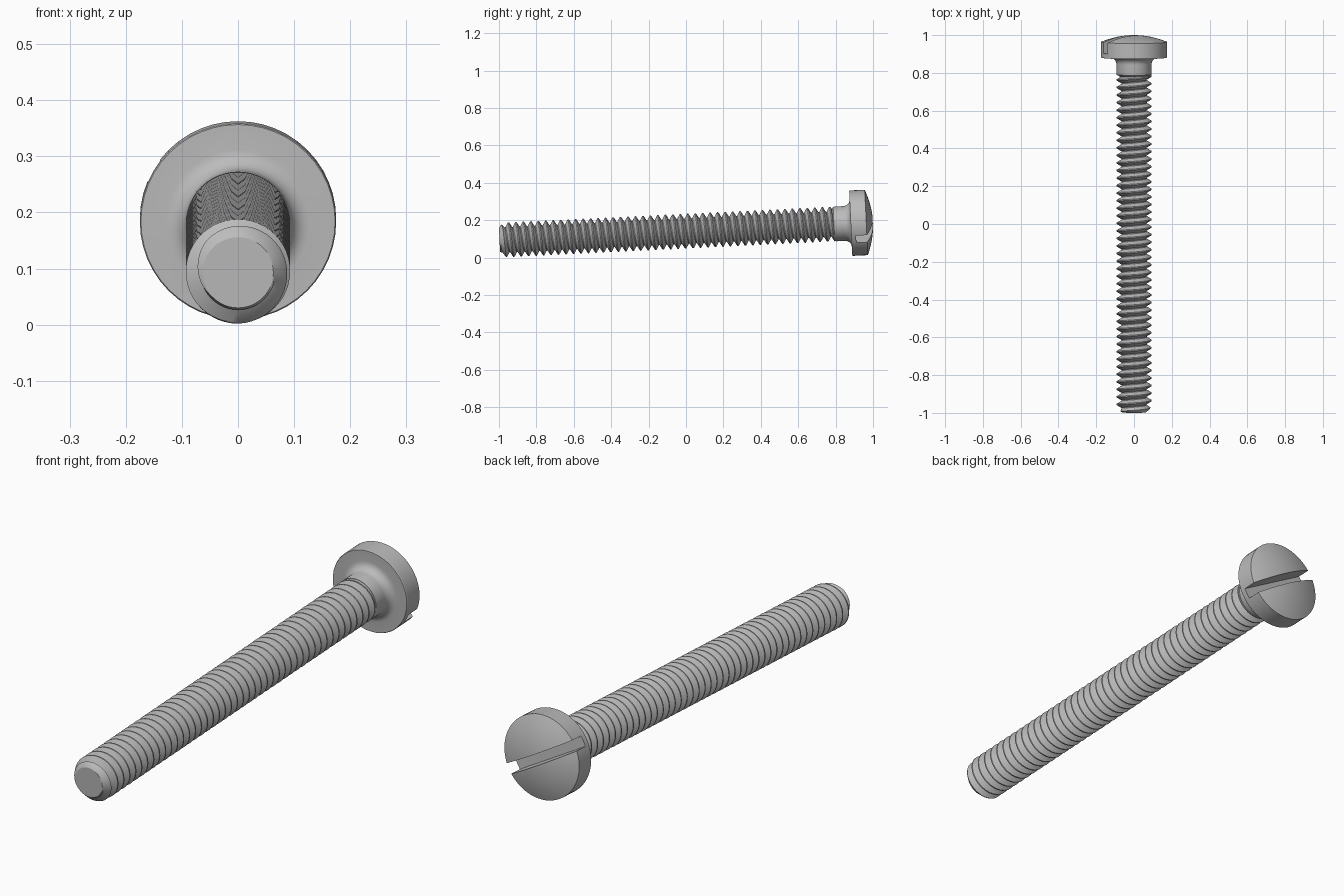
import bpy
import bmesh
import math
from mathutils import Matrix

if "Cube" in bpy.data.objects:
    bpy.data.objects.remove(bpy.data.objects["Cube"], do_unlink=True)

SEGMENTS = 48
PITCH = 0.04
ROOT, CREST = 0.067, 0.093
THREAD_TOP = 1.79
TILT = math.radians(2.77)

# The screw is built upright along local z, then laid on its head rim and tip
LAY = Matrix.Translation((0, -0.997, 0.093)) @ Matrix.Rotation(TILT - math.pi / 2, 4, 'X')

steel = bpy.data.materials.new("steel_grey")
steel.use_nodes = True
GREY = (0.5, 0.5, 0.5, 1)
steel.diffuse_color = GREY
steel.node_tree.nodes["Principled BSDF"].inputs["Base Color"].default_value = GREY


def finish(name, bm):
    """Turn a bmesh into a laid-down steel object."""
    bmesh.ops.remove_doubles(bm, verts=bm.verts, dist=1e-5)
    bmesh.ops.dissolve_degenerate(bm, edges=bm.edges, dist=1e-5)
    bmesh.ops.recalc_face_normals(bm, faces=bm.faces)
    mesh = bpy.data.meshes.new(name)
    bm.to_mesh(mesh)
    bm.free()
    mesh.materials.append(steel)
    obj = bpy.data.objects.new(name, mesh)
    bpy.context.collection.objects.link(obj)
    obj.matrix_world = LAY
    return obj


def activate(obj):
    bpy.ops.object.select_all(action='DESELECT')
    obj.select_set(True)
    bpy.context.view_layer.objects.active = obj


def lathe(profile):
    """Revolve (radius, height) points about local z."""
    bm = bmesh.new()
    verts = [bm.verts.new((r, 0, z)) for r, z in profile]
    edges = [bm.edges.new(pair) for pair in zip(verts, verts[1:])]
    bmesh.ops.spin(bm, geom=verts + edges, cent=(0, 0, 0), axis=(0, 0, 1),
                   angle=math.tau, steps=SEGMENTS, use_merge=True)
    return bm


# Head with plain neck, small fillet and domed top
profile = [(0, 1.775), (0.07, 1.775), (0.091, 1.79), (0.093, 1.8), (0.093, 1.845)]
for i in range(1, 7):
    a = i / 6 * math.pi / 2
    profile.append((0.093 + 0.035 * (1 - math.cos(a)), 1.845 + 0.035 * math.sin(a)))
profile += [(0.173, 1.88), (0.175, 1.883), (0.175, 1.963)]
for i in range(9, -1, -1):
    f = i / 10
    profile.append((0.175 * f, 1.963 + 0.036 * (1 - f * f)))
head = finish("slotted_head", lathe(profile))

# Diagonal driver slot
bm = bmesh.new()
bmesh.ops.create_cube(bm, size=1, matrix=Matrix.Rotation(math.radians(30), 4, 'Z')
                      @ Matrix.Translation((0, 0, 2.005))
                      @ Matrix.Diagonal((0.5, 0.044, 0.2, 1)))
cutter = finish("slot_cutter", bm)
cutter.hide_render = True
cut = head.modifiers.new("slot", 'BOOLEAN')
cut.operation = 'DIFFERENCE'
cut.solver = 'EXACT'
cut.object = cutter
activate(head)
bpy.ops.object.modifier_apply(modifier=cut.name)
bpy.data.objects.remove(cutter, do_unlink=True)


def tip_limit(z):
    """Largest radius allowed by the chamfered tip."""
    if z < 0.01:
        return 0.063 + 1.7 * z
    return 0.08 + 0.52 * (z - 0.01)


# Helical thread swept around the shaft, trimmed at both ends
tooth = [(0, ROOT), (0.1, ROOT), (0.48, CREST), (0.62, CREST), (1, ROOT)]
bm = bmesh.new()
turns = math.ceil(THREAD_TOP / PITCH) + 2
previous = None
for i in range(turns * SEGMENTS + 1):
    turn = i / SEGMENTS
    angle = (i % SEGMENTS) / SEGMENTS * math.tau
    row = []
    for offset, radius in tooth:
        z = min(max((turn + offset - 2) * PITCH, 0), THREAD_TOP)
        r = min(radius, tip_limit(z))
        row.append(bm.verts.new((r * math.cos(angle), r * math.sin(angle), z)))
    if previous:
        for j in range(len(tooth) - 1):
            bm.faces.new((previous[j], row[j], row[j + 1], previous[j + 1]))
    previous = row
# Flat tip face
bmesh.ops.create_circle(bm, cap_ends=True, segments=SEGMENTS, radius=0.063)
shaft = finish("threaded_shaft", bm)

for part in (head, shaft):
    activate(part)
    bpy.ops.object.shade_smooth_by_angle(angle=math.radians(30))
